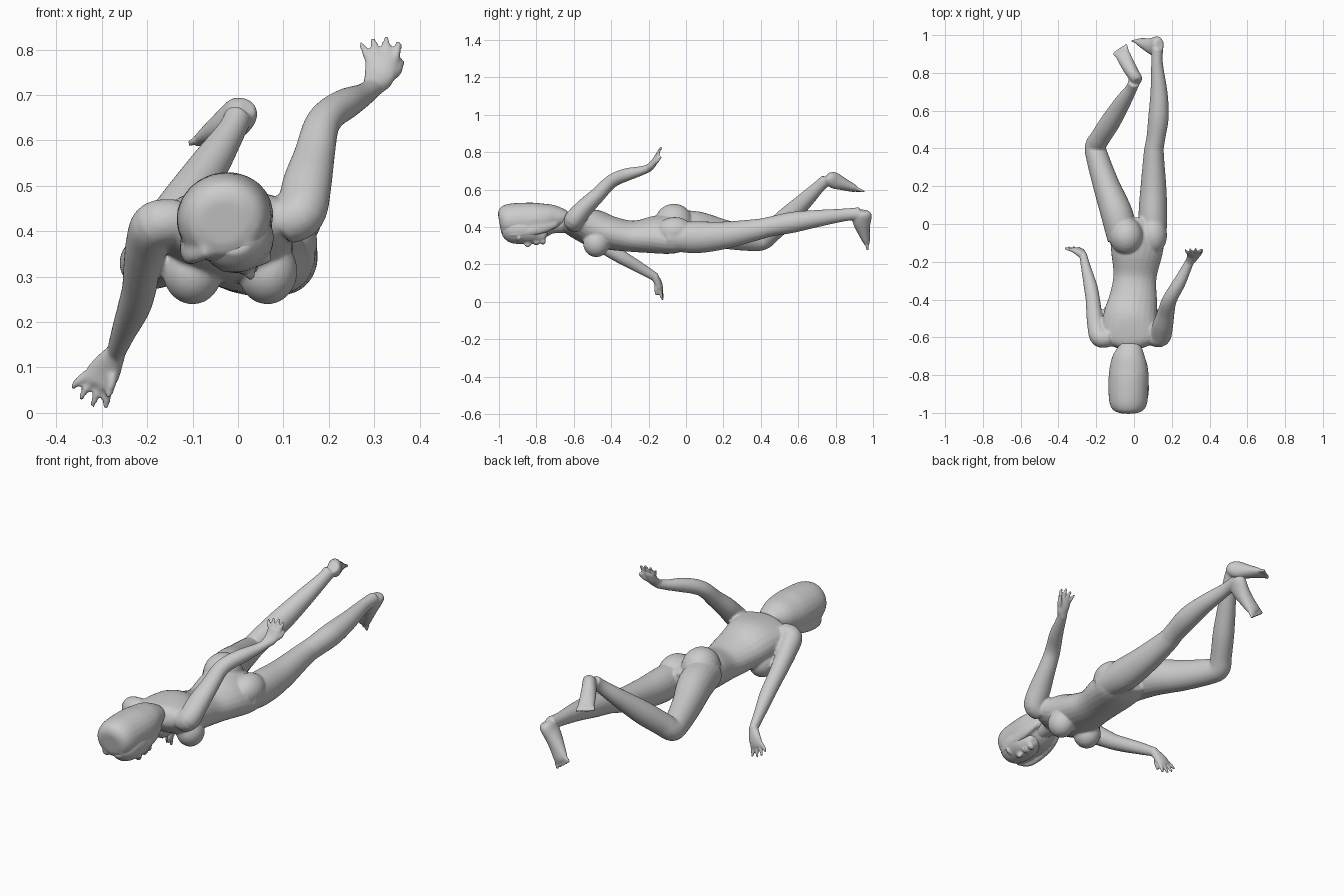
import bpy, bmesh, math
from mathutils import Vector, Matrix

SIDES = 24


def spline(rows, steps=5):
    """Catmull-Rom through rows of numbers."""
    p = [Vector(r) for r in rows]
    p = [p[0]] + p + [p[-1]]
    out = []
    for i in range(1, len(p) - 2):
        a, b, c, d = p[i - 1:i + 3]
        for k in range(steps):
            t = k / steps
            out.append(0.5 * (2 * b + (c - a) * t + (2 * a - 5 * b + 4 * c - d) * t * t
                              + (3 * b - a - 3 * c + d) * t ** 3))
    return out + [p[-2]]


def tube(bm, rows, ref=(0, 0, 1)):
    """Loft ellipses; each row is x, y, z, half width, half height[, roll degrees]."""
    rows = spline([tuple(r) + (0,) * (6 - len(r)) for r in rows])
    cs = [Vector(r[:3]) for r in rows]
    rings = []
    for i, r in enumerate(rows):
        t = (cs[min(i + 1, len(cs) - 1)] - cs[max(i - 1, 0)]).normalized()
        s = t.cross(Vector(ref)).normalized()
        rot = Matrix.Rotation(math.radians(r[5]), 3, t)
        s, u = rot @ s, rot @ s.cross(t)
        ring = []
        for k in range(SIDES):
            a = 2 * math.pi * k / SIDES
            ring.append(bm.verts.new(cs[i] + s * r[3] * math.cos(a) + u * r[4] * math.sin(a)))
        rings.append(ring)
    for p, q in zip(rings, rings[1:]):
        for k in range(SIDES):
            n = (k + 1) % SIDES
            bm.faces.new((p[k], p[n], q[n], q[k]))
    bm.faces.new(rings[0])
    bm.faces.new(rings[-1])


def ball(bm, center, radii, roll=0):
    m = (Matrix.Translation(center) @ Matrix.Rotation(math.radians(roll), 4, 'Y')
         @ Matrix.Diagonal((*radii, 1)))
    bmesh.ops.create_uvsphere(bm, u_segments=24, v_segments=14, radius=1, matrix=m)


def digits(bm, base, direction, side, bend, lengths, width, r):
    """Fan of fingers or toes."""
    base, d, s, b = (Vector(v) for v in (base, direction, side, bend))
    d.normalize()
    s.normalize()
    n = len(lengths)
    for i, length in enumerate(lengths):
        f = i / (n - 1) * 2 - 1
        p0 = base + s * f * width - d * 0.015
        dd = (d + s * f * 0.3).normalized()
        p1 = p0 + dd * (0.015 + length * 0.5)
        p2 = p1 + (dd + b).normalized() * length * 0.5
        tube(bm, [(*p0, r, r), (*p1, r, r), (*p2, r * 0.7, r * 0.7)], ref=s.cross(d))


def finish(bm, name, voxel, smooth):
    bmesh.ops.recalc_face_normals(bm, faces=bm.faces)
    me = bpy.data.meshes.new(name)
    bm.to_mesh(me)
    bm.free()
    ob = bpy.data.objects.new(name, me)
    bpy.context.collection.objects.link(ob)
    m = ob.modifiers.new("fuse", 'REMESH')
    m.mode = 'VOXEL'
    m.voxel_size = voxel
    m.use_smooth_shade = True
    m = ob.modifiers.new("soften", 'SMOOTH')
    m.factor = 0.5
    m.iterations = smooth
    return ob


body = bmesh.new()

# Torso, rolled at the pelvis
tube(body, [(-.02, -.655, .43, .07, .045, -5), (-.02, -.61, .42, .15, .068, -5),
            (-.02, -.5, .395, .145, .1, -3), (-.005, -.4, .367, .128, .09, 0),
            (.005, -.28, .35, .115, .083, 8), (.015, -.15, .36, .14, .098, 18),
            (.02, -.05, .36, .15, .09, 22), (.02, .03, .355, .11, .06, 22)])
ball(body, (-.04, -.065, .428), (.09, .1, .096))
ball(body, (.1, -.06, .375), (.075, .1, .078))
for x in (-.1, .065):
    ball(body, (x, -.48, .312), (.066, .07, .073))

# Straight leg and foot
tube(body, [(.1, -.1, .35, .07, .075), (.1, .05, .345, .076, .085), (.103, .2, .355, .068, .074),
            (.105, .38, .386, .053, .057), (.115, .45, .402, .05, .053),
            (.13, .57, .425, .054, .056), (.132, .7, .445, .045, .046),
            (.122, .85, .465, .031, .034), (.125, .93, .472, .03, .034)])
tube(body, [(.135, .952, .485, .022, .026), (.128, .95, .47, .032, .045),
            (.108, .94, .435, .035, .05), (.075, .948, .385, .038, .036),
            (.042, .963, .335, .04, .022), (.028, .97, .318, .034, .014)], ref=(0, 1, 0))
digits(body, (.032, .968, .322), (-.5, .08, -.85), (.86, 0, -.5), (0, .1, 0),
       (.022, .026, .028, .03, .034), .029, .0085)

# Bent leg and foot
tube(body, [(-.06, -.08, .4, .08, .085), (-.09, .05, .395, .085, .09),
            (-.145, .2, .362, .071, .078), (-.193, .35, .335, .06, .064),
            (-.204, .41, .333, .056, .056), (-.18, .455, .372, .053, .056),
            (-.125, .54, .45, .053, .056), (-.06, .645, .55, .043, .043),
            (-.015, .715, .62, .031, .033), (.0, .75, .652, .031, .033)])
tube(body, [(.018, .755, .675, .022, .026), (.012, .768, .663, .032, .038),
            (-.005, .795, .648, .034, .044), (-.03, .838, .63, .037, .034),
            (-.058, .893, .608, .039, .021), (-.066, .91, .6, .034, .014)])
digits(body, (-.066, .908, .6), (-.45, .8, -.35), (.87, .48, 0), (0, 0, -.1),
       (.022, .026, .028, .03, .034), .028, .0085)

# Raised arm and hand
tube(body, [(.1, -.595, .42, .05, .05), (.138, -.597, .44, .053, .055),
            (.152, -.54, .505, .048, .055), (.168, -.475, .568, .041, .046),
            (.183, -.415, .63, .037, .04), (.205, -.37, .66, .036, .037),
            (.24, -.31, .682, .034, .034), (.275, -.24, .7, .025, .027),
            (.299, -.19, .718, .02, .023)], ref=(1, -.3, 0))
tube(body, [(.292, -.205, .71, .02, .022), (.312, -.172, .743, .035, .018),
            (.316, -.152, .785, .035, .013)], ref=(0, 1, -.4))
digits(body, (.316, -.152, .783), (-.05, .3, .9), (1, 0, 0), (-.2, .4, 0),
       (.04, .05, .052, .042), .027, .0085)
tube(body, [(.325, -.175, .735, .013, .013), (.35, -.155, .752, .011, .011),
            (.36, -.135, .778, .008, .008)], ref=(1, 0, 0))

# Lowered arm and hand
tube(body, [(-.13, -.6, .42, .05, .05), (-.18, -.6, .415, .052, .052),
            (-.2, -.54, .375, .047, .05), (-.212, -.46, .315, .041, .043),
            (-.218, -.4, .272, .038, .039), (-.23, -.33, .23, .036, .036),
            (-.252, -.24, .178, .027, .03), (-.27, -.16, .13, .02, .023)])
tube(body, [(-.265, -.17, .138, .02, .022), (-.292, -.145, .095, .036, .018),
            (-.312, -.135, .062, .036, .013)], ref=(0, 1, 0))
digits(body, (-.312, -.135, .064), (-.5, .2, -.8), (-.85, 0, .5), (.15, .15, -.1),
       (.042, .05, .05, .04), .028, .0085)
tube(body, [(-.275, -.152, .1, .013, .013), (-.278, -.16, .068, .011, .011),
            (-.287, -.155, .035, .008, .008)], ref=(0, 1, 0))

# Neck, head and face
tube(body, [(-.02, -.6, .42, .08, .05), (-.02, -.66, .42, .055, .052),
            (-.015, -.72, .415, .05, .05), (-.01, -.8, .41, .05, .05)])
tube(body, [(-.01, -.975, .395, .045, .045, -18), (-.005, -.93, .388, .075, .073, -18),
            (.0, -.86, .38, .08, .072, -18), (.005, -.8, .367, .064, .06, -18),
            (.014, -.76, .352, .036, .04, -18), (.016, -.747, .347, .02, .022, -18)])
ball(body, (.024, -.846, .313), (.012, .022, .022), -18)
ball(body, (.025, -.805, .313), (.023, .008, .011), -18)
ball(body, (.025, -.792, .314), (.02, .008, .01), -18)
ball(body, (.022, -.765, .32), (.02, .016, .014), -18)
for x, z in ((-.015, .323), (.052, .336)):
    ball(body, (x, -.893, z), (.026, .009, .012), -18)
finish(body, "body", .006, 5)

# Hair cap with side locks
hair = bmesh.new()
tube(hair, [(-.03, -.997, .42, .05, .05, -18), (-.03, -.985, .422, .08, .077, -18),
            (-.03, -.95, .427, .1, .095, -18), (-.03, -.88, .43, .106, .099, -18),
            (-.028, -.79, .433, .106, .096, -18), (-.027, -.72, .445, .093, .077, -12),
            (-.022, -.67, .448, .072, .058, -6), (-.02, -.63, .45, .05, .036)])
for s in (-1, 1):
    x, z = -.025 + s * .075, .37 + s * .008
    tube(hair, [(x - s * .035, -.975, z, .015, .02), (x, -.93, z - .01, .018, .025),
                (x + s * .01, -.85, z, .018, .03), (x + s * .005, -.76, z + .02, .018, .03),
                (x - s * .01, -.69, z + .04, .012, .018)])
finish(hair, "hair", .007, 6)
